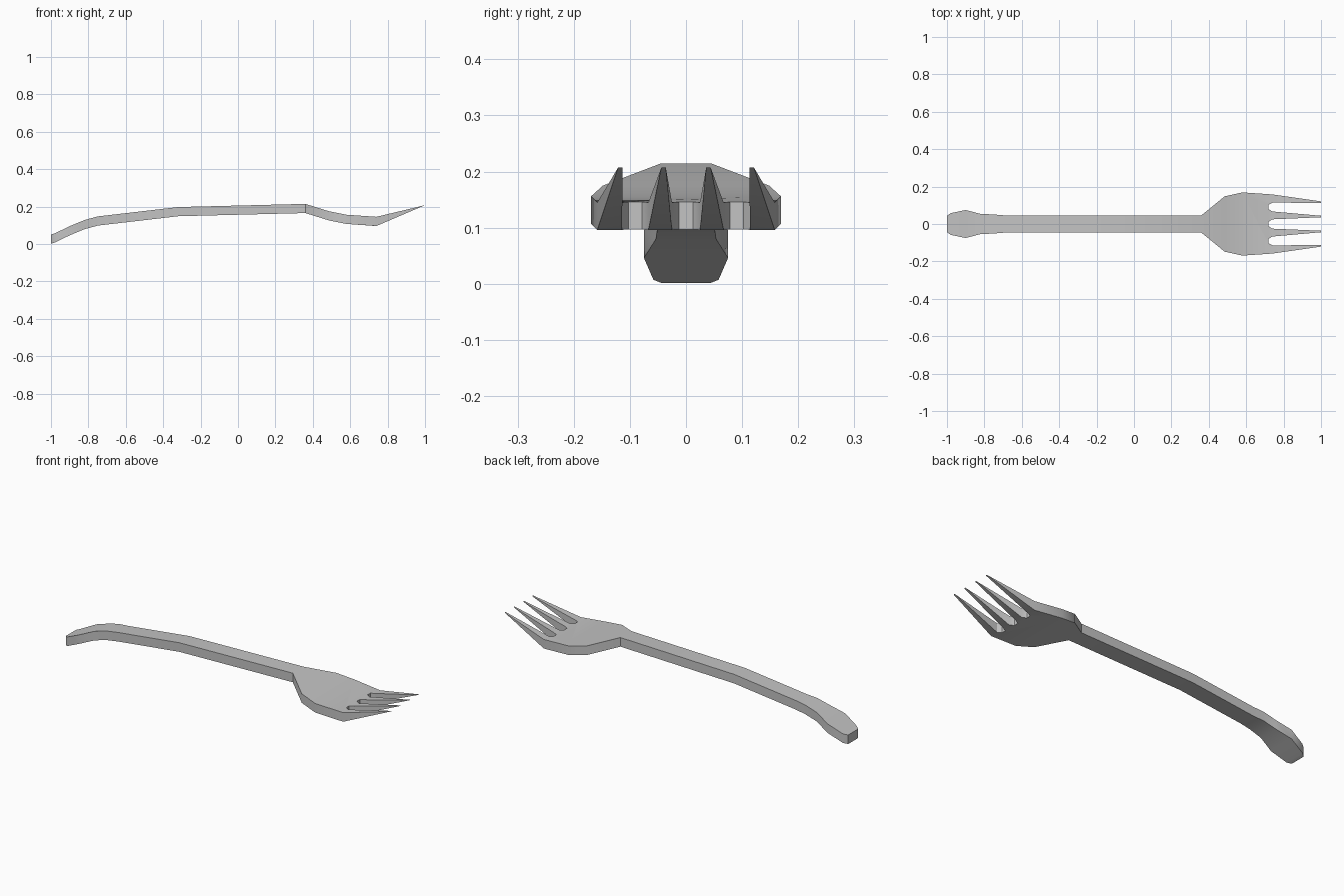
import bpy, bmesh, math

cube = bpy.data.objects.get("Cube")
if cube:
    bpy.data.objects.remove(cube, do_unlink=True)

THICK = 0.049
TIP_X, TIP_Z = 1.0, 0.207
ROOT_X, ROOT_Z = 0.74, 0.145
SLOT_X, SLOT_Z = 0.72, 0.146

steel = bpy.data.materials.new("light grey steel")
steel.use_nodes = True
colour = (0.55, 0.55, 0.55, 1)
steel.diffuse_color = colour
steel.node_tree.nodes["Principled BSDF"].inputs["Base Color"].default_value = colour

# Handle and head: x, half width, height of the upper surface
stations = [
    (-1.0, 0.043, 0.05), (-0.98, 0.058, 0.056), (-0.9, 0.075, 0.095),
    (-0.82, 0.054, 0.128), (-0.75, 0.051, 0.147), (-0.69, 0.046, 0.154),
    (-0.32, 0.046, 0.197), (0.36, 0.046, 0.214), (0.485, 0.148, 0.175),
    (0.58, 0.169, 0.156),
]
# Tines: root right, root left, tip right, tip left
inner = (0.025, 0.067, 0.036, 0.044)
outer = (0.114, 0.158, 0.113, 0.121)
mirror = lambda t: (-t[1], -t[0], -t[3], -t[2])
tines = [mirror(outer), mirror(inner), inner, outer]

bm = bmesh.new()
rows = [[bm.verts.new((x, s * w, z)) for s in (-1, 1)] for x, w, z in stations]
for a, b in zip(rows, rows[1:]):
    bm.faces.new((a[0], b[0], b[1], a[1]))

# Tines and the chamfered slots between them
edge = []
for i, (r0, r1, t0, t1) in enumerate(tines):
    root = [bm.verts.new((ROOT_X, y, ROOT_Z)) for y in (r0, r1)]
    tip = [bm.verts.new((TIP_X, y, TIP_Z)) for y in (t0, t1)]
    bm.faces.new((root[0], tip[0], tip[1], root[1]))
    edge += root
    if i < 3:
        gap = tines[i + 1][0] - r1
        edge += [bm.verts.new((SLOT_X, r1 + gap * k, SLOT_Z)) for k in (0.25, 0.75)]
bm.faces.new([rows[-1][0]] + edge + [rows[-1][1]])

# Thicken downwards, leaving the tips sharp
grown = bmesh.ops.extrude_face_region(bm, geom=bm.faces[:], use_keep_orig=True)
for v in grown["geom"]:
    if isinstance(v, bmesh.types.BMVert) and v.co.x < TIP_X - 0.01:
        v.co.z -= THICK
bmesh.ops.remove_doubles(bm, verts=bm.verts[:], dist=0.0005)
bmesh.ops.recalc_face_normals(bm, faces=bm.faces[:])
for v in bm.verts:
    v.co.z = max(v.co.z, 0)

mesh = bpy.data.meshes.new("fork")
bm.to_mesh(mesh)
bm.free()
mesh.materials.append(steel)
fork = bpy.data.objects.new("fork", mesh)
bpy.context.collection.objects.link(fork)

bpy.ops.object.select_all(action="DESELECT")
fork.select_set(True)
bpy.context.view_layer.objects.active = fork
bpy.ops.object.shade_smooth_by_angle(angle=math.radians(30))
